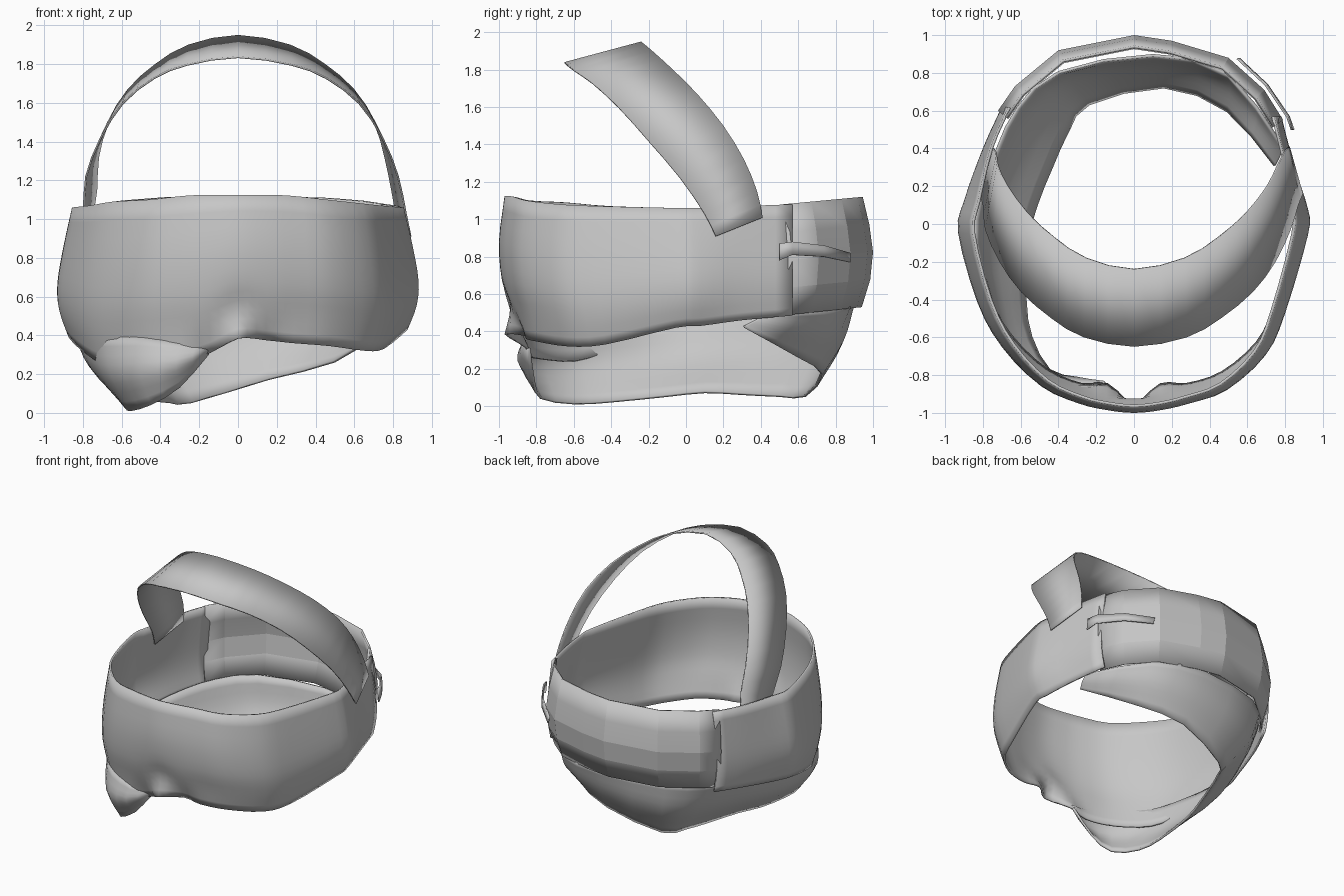
import bpy, bmesh, math
from mathutils import Vector

if "Cube" in bpy.data.objects:
    bpy.data.objects.remove(bpy.data.objects["Cube"])

gray = bpy.data.materials.new("light_gray_fabric")
gray.diffuse_color = (0.57, 0.57, 0.57, 1)
gray.use_nodes = True
gray.node_tree.nodes["Principled BSDF"].inputs["Base Color"].default_value = gray.diffuse_color


def spline(points, n):
    """Smooth curve through points, n steps per span."""
    p = [Vector(q) for q in points]
    p = [2 * p[0] - p[1]] + p + [2 * p[-1] - p[-2]]
    out = []
    for i in range(1, len(p) - 2):
        a, b, c, d = p[i - 1:i + 3]
        for k in range(n):
            t = k / n
            out.append(0.5 * (2 * b + (c - a) * t + (2 * a - 5 * b + 4 * c - d) * t * t
                              + (3 * b - a - 3 * c + d) * t ** 3))
    return out + [p[-2]]


def loft(name, rows, along=1, across=1, thick=0.015, angle=40):
    """Cloth sheet through rows of points, refined along and across."""
    rows = [spline(r, along) for r in rows]
    cols = [spline(c, across) for c in zip(*rows)]
    bm = bmesh.new()
    grid = [[bm.verts.new(v) for v in c] for c in cols]
    for a, b in zip(grid, grid[1:]):
        for i in range(len(a) - 1):
            bm.faces.new((a[i], a[i + 1], b[i + 1], b[i]))
    mesh = bpy.data.meshes.new(name)
    bm.to_mesh(mesh)
    bm.free()
    mesh.materials.append(gray)
    ob = bpy.data.objects.new(name, mesh)
    bpy.context.collection.objects.link(ob)
    mod = ob.modifiers.new("thickness", 'SOLIDIFY')
    mod.thickness = thick
    mod.offset = -1
    bpy.ops.object.select_all(action='DESELECT')
    ob.select_set(True)
    bpy.context.view_layer.objects.active = ob
    bpy.ops.object.shade_smooth_by_angle(angle=math.radians(angle))
    return ob


# Face band: outline x, y with bottom and top heights, left to right round the front
outline = [
    (-.70, .62, .47, 1.08), (-.80, .40, .45, 1.07), (-.90, .12, .41, 1.06),
    (-.93, -.05, .39, 1.06), (-.83, -.42, .30, 1.07), (-.70, -.66, .24, 1.09),
    (-.50, -.86, .25, 1.10), (-.30, -.95, .27, 1.12), (-.15, -.985, .31, 1.125),
    (0, -1, .385, 1.125), (.15, -.985, .375, 1.125), (.30, -.95, .36, 1.12),
    (.50, -.88, .345, 1.10), (.70, -.70, .32, 1.08), (.80, -.48, .33, 1.07),
    (.92, -.06, .42, 1.06), (.92, .08, .43, 1.06), (.85, .30, .46, 1.07),
    (.78, .57, .485, 1.08)]
rows = []
for t, sx, sy in [(0, .92, .97), (.33, .97, 1), (.6, 1, .985), (.8, .99, .94), (1, .94, .9)]:
    row = []
    for x, y, lo, hi in outline:
        kx = sx if y < .2 else 1 - (1 - sx) * .6
        ky = sy if y < 0 else 1
        nose = 0
        if t == 1 and y < -.9:          # pinched nose fold
            nose = -.07 if x == 0 else (.03 if abs(x) < .2 else 0)
        row.append((x * kx, y * ky + nose, hi + (lo - hi) * t))
    rows.append(row)
loft("face_band", rows, along=3, across=3)

# Back strap: faceted horizontal folds, right to left round the back
back = [(.79, .55), (.69, .71), (.50, .88), (.20, .97), (0, 1.0),
        (-.40, .92), (-.63, .73), (-.72, .60)]
rows = []
for t, s in [(0, .945), (.25, .98), (.5, 1), (.75, .985), (1, .94)]:
    row = []
    for x, y in back:
        hi, lo = 1.08 + .04 * (y - .55) / .45, .485 + .045 * (y - .55) / .45
        row.append((x * s, y * s, hi + (lo - hi) * t))
    rows.append(row)
loft("back_strap", rows, angle=8)

# Small folded flap on the right end of the back strap
flap = [(.84, .50, .87, .78), (.815, .57, .88, .81), (.70, .74, .86, .80), (.55, .88, .82, .77)]
loft("strap_flap", [[(x, y, a) for x, y, a, b in flap],
                    [(x + .01, y, b) for x, y, a, b in flap]], thick=.01)

# Overhead strap: rear and front edges from the crown down to the foot
rear = [(0, -.24, 1.95), (.27, -.18, 1.90), (.45, -.07, 1.80), (.60, .06, 1.67),
        (.71, .20, 1.50), (.765, .31, 1.32), (.80, .38, 1.15), (.825, .41, 1.01)]
front = [(0, -.65, 1.84), (.28, -.60, 1.80), (.46, -.50, 1.73), (.63, -.36, 1.60),
         (.75, -.20, 1.42), (.83, -.03, 1.22), (.87, .10, 1.03), (.895, .16, .91)]


def arch(edge):
    left = [(-x * (.95 if z > 1.2 else .92), y, z) for x, y, z in edge[:0:-1]]
    return left + edge


loft("overhead_strap", [arch(rear), arch(front)], along=2, thick=.01)

# Chin band: hangs below on the left, wraps round the back to the right
low = [(-.15, -.84, .30), (-.30, -.82, .13), (-.45, -.78, .04), (-.55, -.60, .01),
       (-.58, -.40, .02), (-.57, -.10, .05), (-.52, .10, .07), (-.44, .30, .06),
       (-.35, .50, .05), (-.24, .64, .05), (.16, .73, .17), (.50, .60, .26), (.75, .31, .42)]
high = [(-.15, -.86, .34), (-.30, -.87, .36), (-.50, -.80, .39), (-.68, -.62, .39),
        (-.77, -.40, .40), (-.85, -.10, .43), (-.82, .15, .46), (-.73, .40, .50),
        (-.62, .62, .52), (-.40, .81, .54), (.10, .90, .54), (.50, .80, .52), (.79, .42, .48)]
mid = []
for i, (a, b) in enumerate(zip(low, high)):
    m = (Vector(a) + Vector(b)) / 2
    out = Vector((m.x, m.y, 0)).normalized()
    bulge = .01 if i in (0, 12) else (.03 if i > 9 else .06)
    mid.append(m + out * bulge)
loft("chin_band", [high[::-1], mid[::-1], low[::-1]], along=2, across=4)
